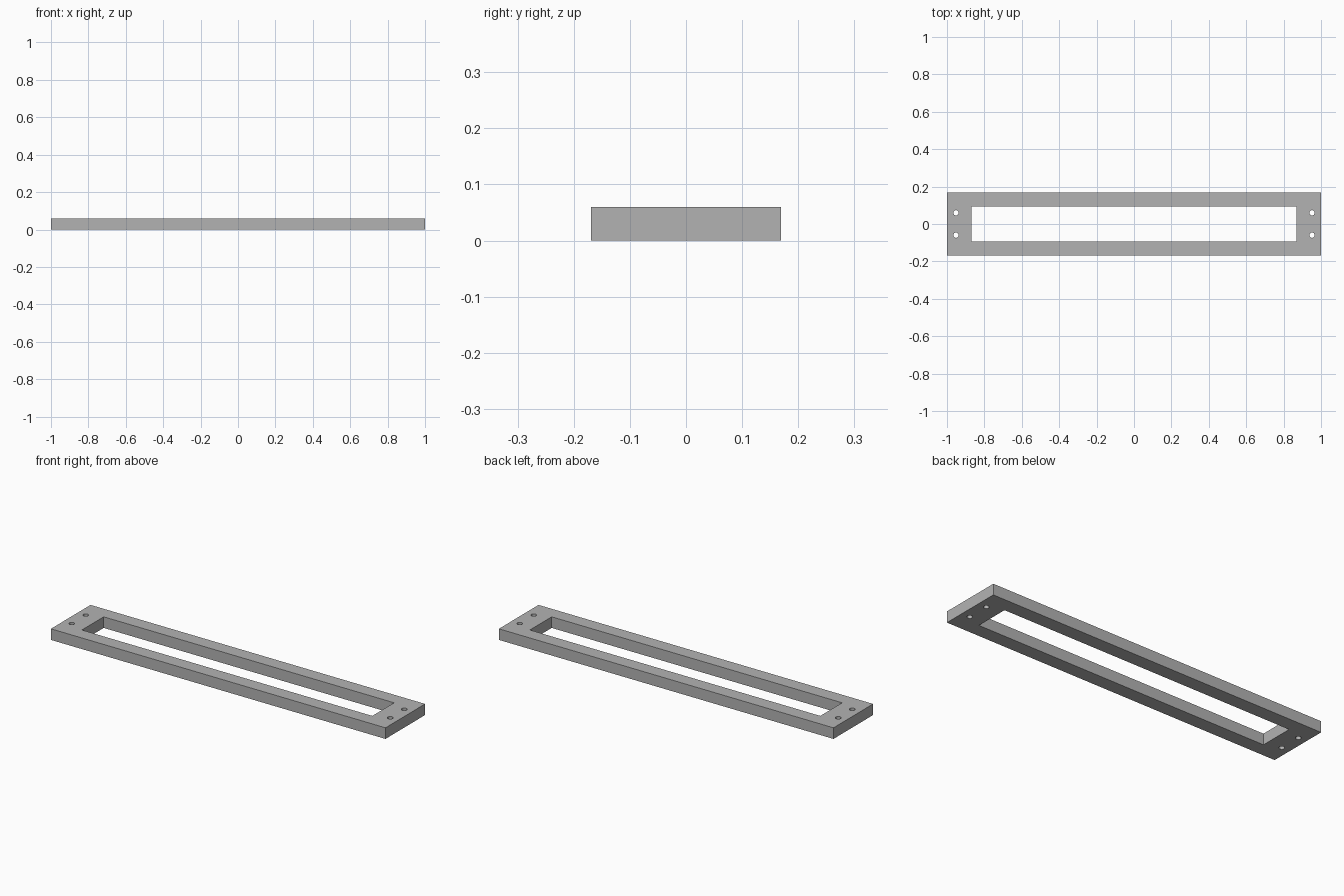
import bpy
from math import sin, cos, pi, radians

cube = bpy.data.objects.get("Cube")
if cube:
    bpy.data.objects.remove(cube, do_unlink=True)

HALF_X, HALF_Y, HEIGHT = 1.0, 0.169, 0.06
SLOT_X, SLOT_Y = 0.868, 0.093
HOLE_X, HOLE_Y, HOLE_R = 0.952, 0.06, 0.014


def rectangle(hx, hy):
    return [(-hx, -hy), (hx, -hy), (hx, hy), (-hx, hy)]


def circle(cx, cy, r, sides=32):
    return [(cx + r * cos(2 * pi * i / sides), cy + r * sin(2 * pi * i / sides))
            for i in range(sides)]


# Matte grey material
grey = bpy.data.materials.new("plain_grey")
grey.use_nodes = True
colour = (0.45, 0.45, 0.45, 1)
grey.diffuse_color = colour
grey.node_tree.nodes["Principled BSDF"].inputs["Base Color"].default_value = colour

# Flat profile: outer edge, long slot and four screw holes
outlines = [rectangle(HALF_X, HALF_Y), rectangle(SLOT_X, SLOT_Y)]
outlines += [circle(sx * HOLE_X, sy * HOLE_Y, HOLE_R)
             for sx in (-1, 1) for sy in (-1, 1)]

profile = bpy.data.curves.new("mounting_frame", "CURVE")
profile.dimensions = "2D"
profile.fill_mode = "BOTH"
profile.extrude = HEIGHT / 2
for outline in outlines:
    spline = profile.splines.new("POLY")
    spline.points.add(len(outline) - 1)
    for point, (x, y) in zip(spline.points, outline):
        point.co = (x, y, 0, 1)
    spline.use_cyclic_u = True
profile.materials.append(grey)

# Extruded frame standing on the ground
frame = bpy.data.objects.new("mounting_frame", profile)
frame.location.z = HEIGHT / 2
bpy.context.collection.objects.link(frame)
bpy.ops.object.select_all(action="DESELECT")
frame.select_set(True)
bpy.context.view_layer.objects.active = frame
bpy.ops.object.convert(target="MESH")

# Weld walls to caps, then keep hole walls smooth and corners sharp
bpy.ops.object.mode_set(mode="EDIT")
bpy.ops.mesh.select_all(action="SELECT")
bpy.ops.mesh.remove_doubles(threshold=0.0001)
bpy.ops.mesh.normals_make_consistent(inside=False)
bpy.ops.object.mode_set(mode="OBJECT")
bpy.ops.object.shade_smooth_by_angle(angle=radians(30))
